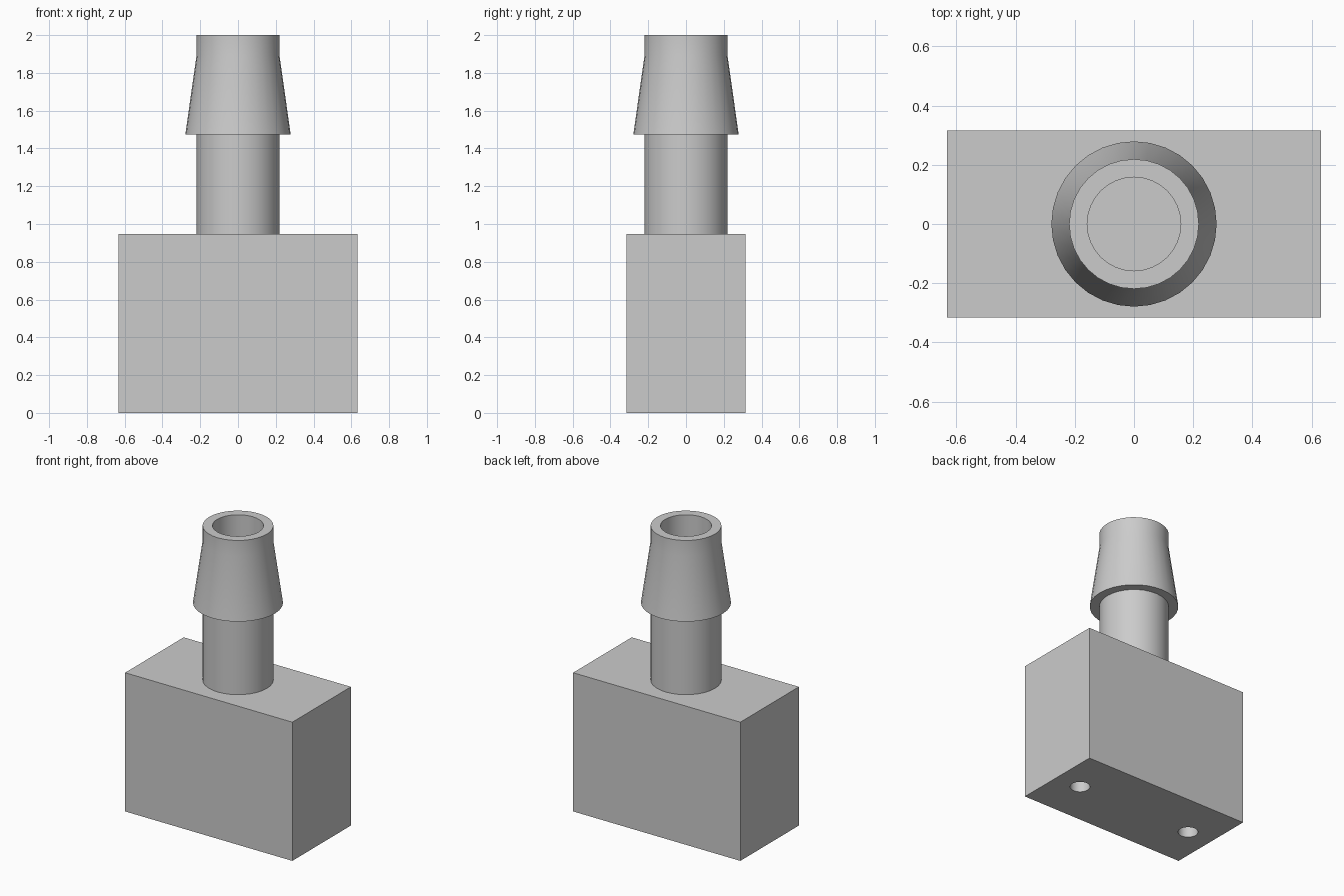
import bpy
import bmesh
import math

cube = bpy.data.objects.get("Cube")
if cube:
    bpy.data.objects.remove(cube, do_unlink=True)

# Single plain grey plastic
grey = bpy.data.materials.new("grey_plastic")
grey.use_nodes = True
colour = (0.6, 0.6, 0.6, 1)
grey.diffuse_color = colour
grey.node_tree.nodes["Principled BSDF"].inputs["Base Color"].default_value = colour


def add_object(name, bm):
    mesh = bpy.data.meshes.new(name)
    bmesh.ops.recalc_face_normals(bm, faces=bm.faces)
    bm.to_mesh(mesh)
    bm.free()
    mesh.materials.append(grey)
    obj = bpy.data.objects.new(name, mesh)
    bpy.context.collection.objects.link(obj)
    return obj


def smooth(obj):
    bpy.ops.object.select_all(action='DESELECT')
    obj.select_set(True)
    bpy.context.view_layer.objects.active = obj
    bpy.ops.object.shade_smooth_by_angle(angle=math.radians(30))


def lathe(name, profile, sides):
    """Revolve (radius, height) points about the z axis."""
    bm = bmesh.new()
    verts = [bm.verts.new((r, 0, z)) for r, z in profile]
    edges = [bm.edges.new(pair) for pair in zip(verts, verts[1:])]
    bmesh.ops.spin(bm, geom=verts + edges, cent=(0, 0, 0), axis=(0, 0, 1),
                   angle=math.tau, steps=sides, use_duplicate=False)
    bmesh.ops.remove_doubles(bm, verts=bm.verts, dist=0.0001)
    obj = add_object(name, bm)
    smooth(obj)
    return obj


WIDTH, DEPTH, TOP = 1.263, 0.632, 0.947
STEM, BARB, BORE = 0.219, 0.279, 0.158

# Rectangular body
bm = bmesh.new()
bmesh.ops.create_cube(bm, size=1)
bmesh.ops.scale(bm, vec=(WIDTH, DEPTH, TOP), verts=bm.verts)
bmesh.ops.translate(bm, vec=(0, 0, TOP / 2), verts=bm.verts)
body = add_object("body_block", bm)

# Two blind holes in the underside
bm = bmesh.new()
for x in (-0.444, 0.444):
    hole = bmesh.ops.create_cone(bm, cap_ends=True, segments=32,
                                 radius1=0.063, radius2=0.063, depth=0.84)
    bmesh.ops.translate(bm, vec=(x, 0, 0), verts=hole["verts"])
cutter = add_object("hole_cutter", bm)
cutter.hide_render = True
cut = body.modifiers.new("underside_holes", 'BOOLEAN')
cut.object = cutter
cut.operation = 'DIFFERENCE'
cut.solver = 'EXACT'
bpy.context.view_layer.objects.active = body
bpy.ops.object.modifier_apply(modifier=cut.name)
bpy.data.objects.remove(cutter, do_unlink=True)
smooth(body)

# Hollow hose stem with a tapered barb
lathe("barbed_stem", [
    (STEM, TOP), (STEM, 1.474), (BARB, 1.474), (STEM, 1.895), (STEM, 2.0),
    (BORE, 2.0), (BORE, TOP + 0.002), (0, TOP + 0.002),
], 32)
